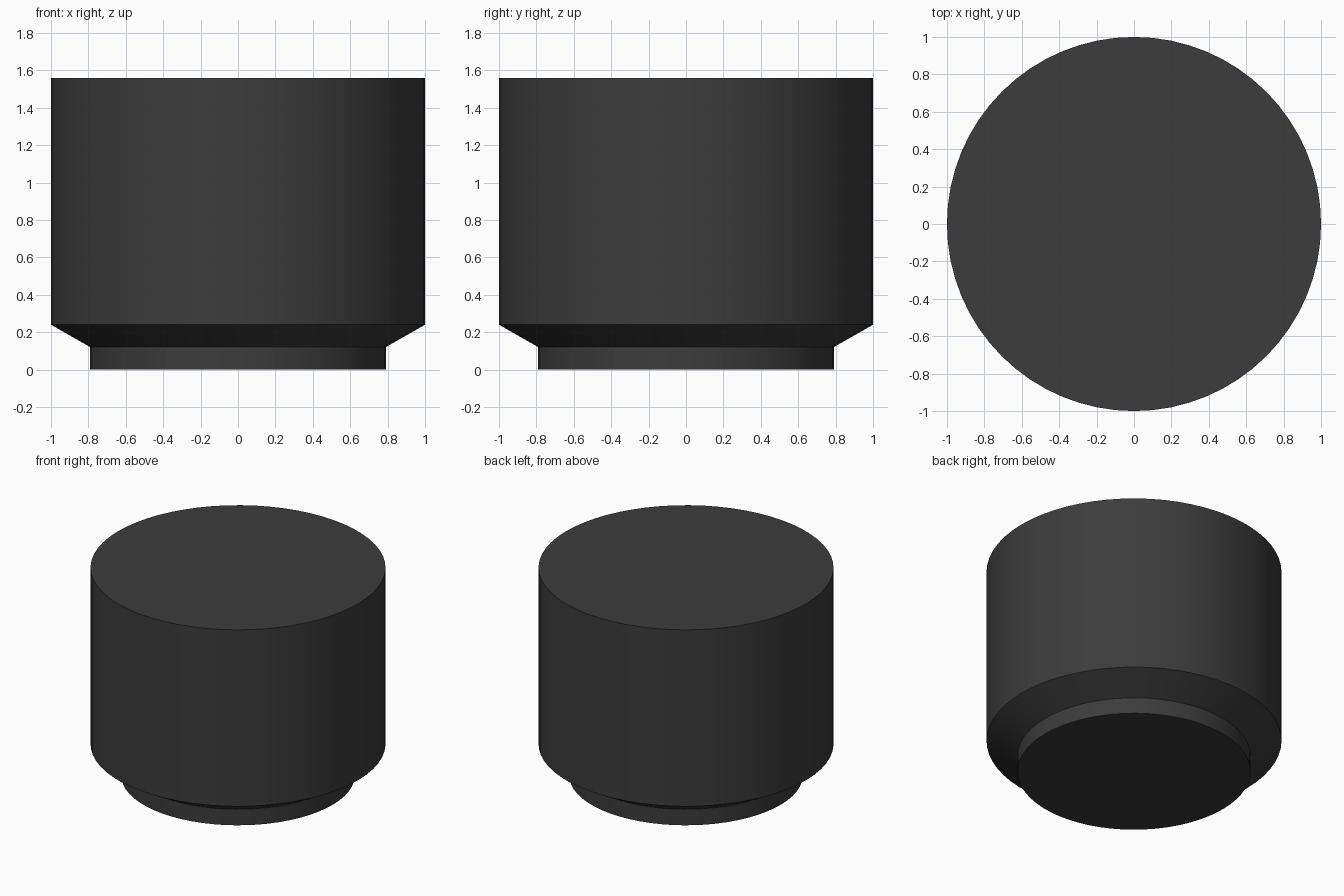
import bpy, bmesh, math

if "Cube" in bpy.data.objects:
    bpy.data.objects.remove(bpy.data.objects["Cube"])

SEGMENTS = 64
# Outer profile as (radius, height), bottom to top
PROFILE = [(0.79, 0.0), (0.79, 0.12), (1.0, 0.24), (1.0, 1.56)]


def lathe(name, profile, segments):
    """Closed solid of revolution about z with flat end caps."""
    bm = bmesh.new()
    rings = []
    for r, z in profile:
        rings.append([bm.verts.new((r * math.cos(2 * math.pi * i / segments),
                                    r * math.sin(2 * math.pi * i / segments), z))
                      for i in range(segments)])
    for low, high in zip(rings, rings[1:]):
        for i in range(segments):
            j = (i + 1) % segments
            bm.faces.new((low[i], low[j], high[j], high[i]))
    bm.faces.new(rings[0][::-1])
    bm.faces.new(rings[-1])
    mesh = bpy.data.meshes.new(name)
    bm.to_mesh(mesh)
    bm.free()
    obj = bpy.data.objects.new(name, mesh)
    bpy.context.collection.objects.link(obj)
    return obj


# Knob body: narrow foot, sloped shoulder and straight drum
body = lathe("stepped_drum", PROFILE, SEGMENTS)
bpy.context.view_layer.objects.active = body
body.select_set(True)
bpy.ops.object.shade_smooth_by_angle(angle=math.radians(25))

# Dark grey finish
dark = bpy.data.materials.new("dark_grey")
dark.diffuse_color = (0.045, 0.045, 0.045, 1.0)
dark.use_nodes = True
dark.node_tree.nodes["Principled BSDF"].inputs["Base Color"].default_value = dark.diffuse_color
body.data.materials.append(dark)
